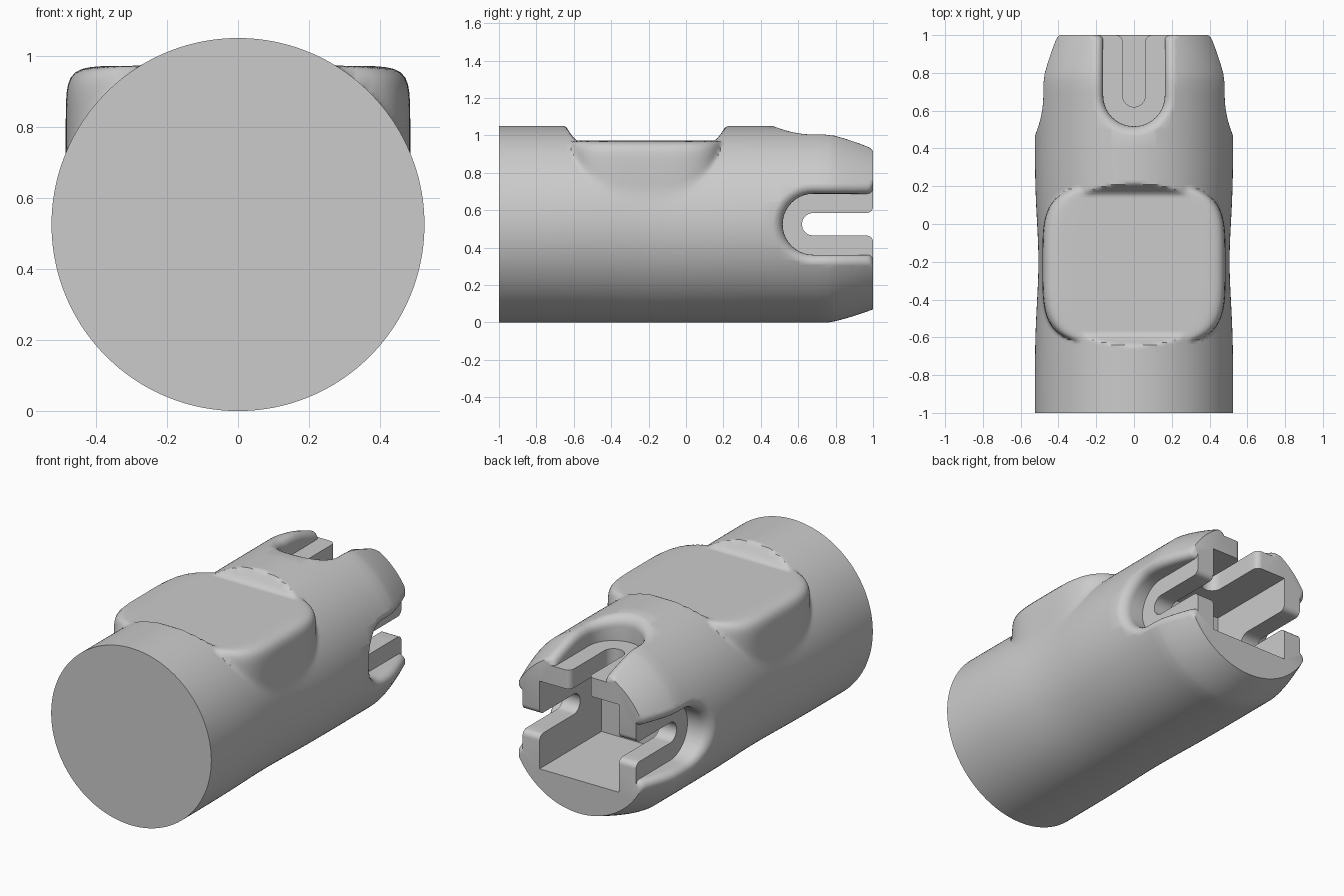
import bpy, bmesh
from math import sin, cos, pi, sqrt, exp
from mathutils import Matrix

if "Cube" in bpy.data.objects:
    bpy.data.objects.remove(bpy.data.objects["Cube"])

R, ZC = 0.525, 0.525          # body radius and axis height
SEG = 192


def new_object(name, bm):
    bmesh.ops.recalc_face_normals(bm, faces=bm.faces)
    me = bpy.data.meshes.new(name)
    bm.to_mesh(me)
    bm.free()
    ob = bpy.data.objects.new(name, me)
    bpy.context.collection.objects.link(ob)
    return ob


def loft(name, rings, matrix=None):
    bm = bmesh.new()
    vs = [[bm.verts.new(p) for p in ring] for ring in rings]
    n = len(vs[0])
    for a, b in zip(vs, vs[1:]):
        for i in range(n):
            bm.faces.new((a[i], a[(i + 1) % n], b[(i + 1) % n], b[i]))
    bm.faces.new(vs[0])
    bm.faces.new(vs[-1])
    if matrix:
        bm.transform(matrix)
    return new_object(name, bm)


def radius(y):
    # straight barrel with a tapered rear end
    t = max(0, min(1, (y - 0.76) / 0.24))
    return R - 0.07 * t ** 1.25


def smax(a, b, k):
    h = max(k - abs(a - b), 0) / k
    return max(a, b) + h * h * k / 4


# Body: barrel section, flattened on top and merged with a rounded pad
def body_ring(y):
    d = abs(y + 0.215)
    s = max(0, min(1, (d - 0.36) / 0.10))
    top = 0.447 + 0.10 * s * s * (3 - 2 * s)
    t = d / 0.425
    half = 0.485 * (1 - t ** 4) ** 0.25 if t < 1 else 0
    waist = 1 - 0.036 * exp(-((y + 0.2) / 0.3) ** 2)
    pts = []
    for i in range(SEG):
        a = 2 * pi * i / SEG
        c, sn = cos(a), sin(a)
        r = radius(y) / sqrt((c / waist) ** 2 + sn ** 2)
        if sn > 0.05:
            if top / sn < r + 0.02 and d < 0.48:
                r = min(r, top / sn)
            if half > 0.05:
                p = 14
                box = (abs(c / half) ** p + abs(sn / 0.447) ** p) ** (-1 / p)
                r = smax(r, box, 0.015) if c * c > 0.3 else max(r, box)
        pts.append((r * c, y, ZC + r * sn))
    return pts


ys = [-1, -0.9, -0.8] + [-0.74 + 0.0125 * i for i in range(85)]
ys += [0.4, 0.5, 0.6, 0.7] + [0.76 + 0.03 * i for i in range(9)]
body = loft("body", [body_ring(y) for y in ys])


# U-shaped outline, open towards the rear end, with flared mouth corners
def u_outline(w, flare, yc=0.68, steps=10):
    side = [(w * sin(pi / 2 * i / steps), yc - w * cos(pi / 2 * i / steps))
            for i in range(steps + 1)]
    side += [(w, yc + (1 - flare - yc) * k / 5) for k in range(1, 5)]
    side += [(w + flare * (1 - cos(pi / 2 * i / 5)), 1 - flare + flare * sin(pi / 2 * i / 5))
             for i in range(6)]
    side.append((w + flare, 1.1))
    return side + [(-u, y) for u, y in reversed(side[1:])]


# Recess with a rounded lip that follows the barrel surface
def recess_rings():
    floor, fil, n = 0.372, 0.068, 7
    rings = [[(u, y, floor) for u, y in u_outline(0.163, 0.03)]]
    for k in range(n + 1):
        a = pi / 2 * k / n
        ring = []
        for u, y in u_outline(0.163 + fil * (1 - cos(a)), 0.03):
            h = sqrt(radius(min(y, 1)) ** 2 - u * u) - fil * (1 - sin(a)) + 0.002
            ring.append((u, y, max(h, floor + 0.003 * (k + 1))))
        rings.append(ring)
    rings.append([(u, y, 0.7) for u, y, _ in rings[-1]])
    return rings


slot_rings = [[(u, y, h) for u, y in u_outline(0.06, 0.035)] for h in (0.1, 0.7)]

# Square socket in the rear end
bm = bmesh.new()
bmesh.ops.create_cube(bm, size=1, matrix=Matrix.Translation((0, 0.77, ZC))
                      @ Matrix.Diagonal((0.52, 0.70, 0.52, 1)))
cutters = [new_object("socket_cutter", bm)]

# Recess and slot on the top and both sides
for k, where in zip((0, 1, -1), ("top", "right", "left")):
    m = Matrix.Translation((0, 0, ZC)) @ Matrix.Rotation(k * pi / 2, 4, 'Y')
    cutters.append(loft(where + "_recess_cutter", recess_rings(), m))
    cutters.append(loft(where + "_slot_cutter", slot_rings, m))

bpy.context.view_layer.objects.active = body
body.select_set(True)
for c in cutters:
    c.hide_render = True
    mod = body.modifiers.new("cut", 'BOOLEAN')
    mod.operation, mod.solver, mod.object = 'DIFFERENCE', 'EXACT', c
    bpy.ops.object.modifier_apply(modifier=mod.name)
for c in cutters:
    bpy.data.objects.remove(c)
bpy.ops.object.shade_smooth_by_angle(angle=0.6)
